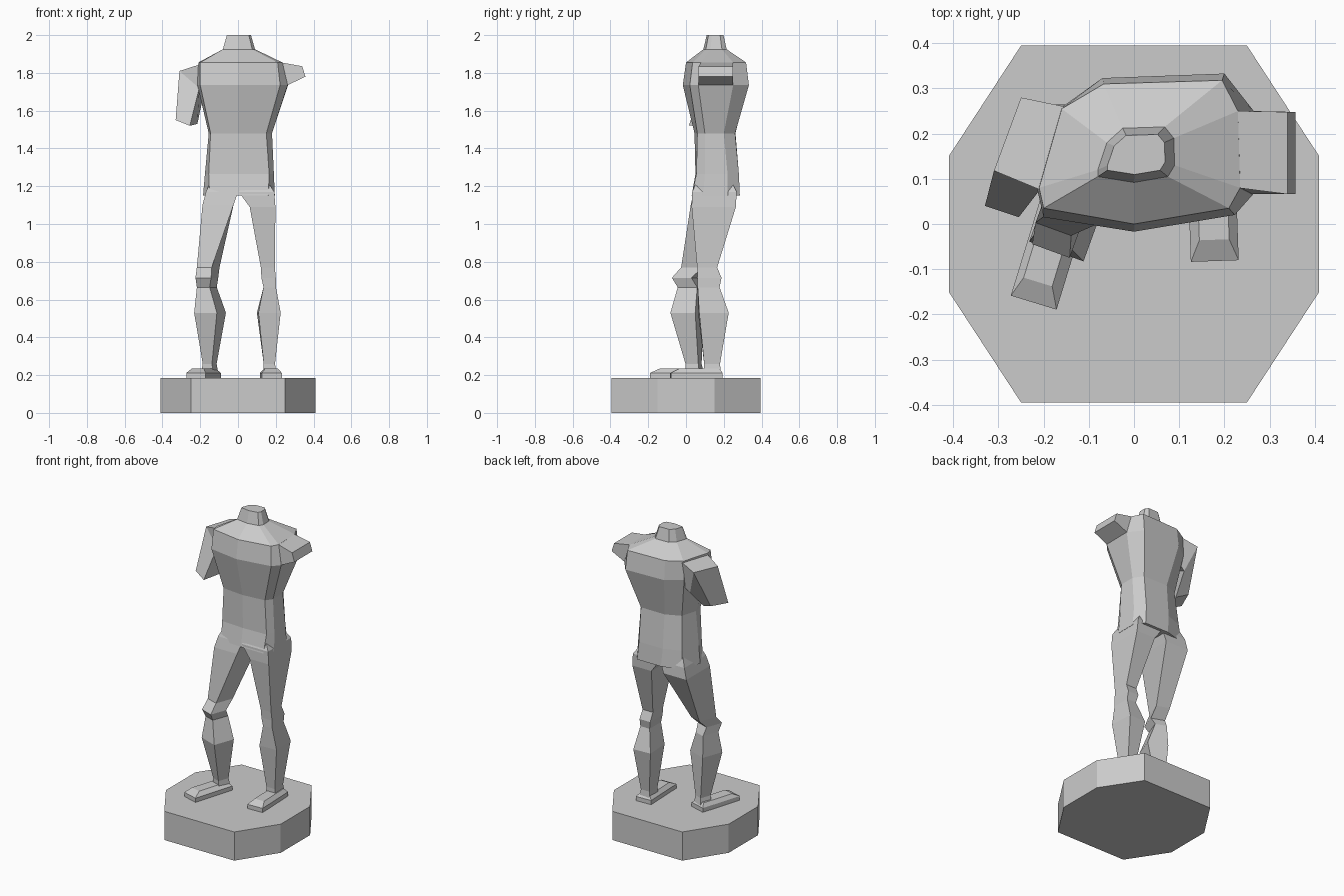
import bpy, bmesh
from math import cos, sin, radians


def loft(name, rings):
    """Skin a stack of equal-length rings of 3D points and cap both ends."""
    bm = bmesh.new()
    rows = [[bm.verts.new(p) for p in r] for r in rings]
    n = len(rows[0])
    for a, b in zip(rows, rows[1:]):
        for i in range(n):
            j = (i + 1) % n
            bm.faces.new((a[i], a[j], b[j], b[i]))
    bm.faces.new(rows[0][::-1])
    bm.faces.new(rows[-1])
    bmesh.ops.recalc_face_normals(bm, faces=bm.faces)
    me = bpy.data.meshes.new(name)
    bm.to_mesh(me)
    bm.free()
    ob = bpy.data.objects.new(name, me)
    bpy.context.collection.objects.link(ob)
    return ob


def flat(pts, z):
    return [(x, y, z) for x, y in pts]


def box_ring(z, cx, cy, a, b, deg=0):
    """Four-sided section: half width a, half depth b, turned about z."""
    c, s = cos(radians(deg)), sin(radians(deg))
    return [(cx + u * a * c - v * b * s, cy + u * a * s + v * b * c, z)
            for u, v in ((-1, -1), (1, -1), (1, 1), (-1, 1))]


# plinth
octagon = [(-.25, -.395), (.25, -.395), (.41, -.15), (.41, .15),
           (.25, .395), (-.25, .395), (-.41, .15), (-.41, -.15)]
loft("plinth", [flat(octagon, 0), flat(octagon, .185)])

# torso with neck: nine-sided rings from the hips upward
hips = [(-.15, .04), (0, .03), (.16, .03), (.195, .09), (.195, .22),
        (.15, .285), (-.02, .285), (-.15, .25), (-.185, .12)]
pelvis = [(-.155, .06), (0, .05), (.165, .055), (.19, .10), (.185, .22),
          (.14, .28), (-.03, .28), (-.14, .24), (-.175, .12)]
waist = [(-.145, .06), (0, .045), (.15, .06), (.18, .10), (.18, .20),
         (.14, .26), (-.03, .262), (-.125, .22), (-.155, .12)]
chest = [(-.20, .015), (0, -.017), (.223, .02), (.263, .065), (.265, .25),
         (.20, .333), (-.07, .323), (-.165, .255), (-.215, .08)]
shoulders = [(-.20, .035), (0, 0), (.21, .035), (.235, .08), (.23, .25),
             (.195, .318), (-.067, .31), (-.16, .255), (-.21, .08)]
neck = [(-.08, .105), (0, .092), (.075, .105), (.09, .13), (.088, .19),
        (.068, .215), (-.025, .212), (-.06, .18), (-.08, .12)]
neck_top = [(.005 + (x - .005) * .75, .155 + (y - .155) * .72) for x, y in neck]
levels = [(hips, 1.15), (pelvis, 1.265), (waist, 1.48), (chest, 1.735),
          (shoulders, 1.855), (neck, 1.925), (neck_top, 2.0)]
loft("torso", [flat(p, z) for p, z in levels])

# arm stump on the right: short wedge reaching sideways
loft("arm_stump", [
    [(.18, .07, 1.735), (.18, .25, 1.735), (.18, .25, 1.855), (.18, .07, 1.855)],
    [(.262, .066, 1.735), (.262, .25, 1.735), (.23, .25, 1.855), (.23, .08, 1.855)],
    [(.357, .066, 1.78), (.357, .248, 1.78), (.34, .248, 1.835), (.34, .066, 1.835)]])

# upper arm on the left: shoulder block bending down and forward
loft("upper_arm", [
    [(-.15, .06, 1.74), (-.13, .24, 1.70), (-.13, .255, 1.855), (-.17, .06, 1.855)],
    [(-.205, .08, 1.72), (-.19, .23, 1.65), (-.25, .28, 1.815), (-.31, .118, 1.81)],
    [(-.255, .015, 1.52), (-.215, .125, 1.53), (-.285, .155, 1.56), (-.33, .04, 1.55)]])

# legs: thigh, knee, calf and ankle sections
loft("left_leg", [
    box_ring(.21, -.15, .045, .034, .04, -20),
    box_ring(.26, -.15, .04, .026, .036, -20),
    box_ring(.53, -.148, .005, .064, .07, -20),
    box_ring(.665, -.165, .02, .036, .055, -20),
    box_ring(.715, -.165, -.008, .044, .055, -20),
    box_ring(.77, -.158, .045, .042, .06, -20),
    box_ring(1.10, -.106, .145, .082, .12),
    box_ring(1.17, -.085, .15, .085, .11),
    box_ring(1.25, -.075, .15, .06, .08)])
loft("right_leg", [
    box_ring(.21, .168, .14, .035, .045),
    box_ring(.26, .166, .138, .03, .042),
    box_ring(.53, .163, .145, .059, .078, 3),
    box_ring(.665, .168, .12, .033, .058),
    box_ring(.715, .162, .125, .038, .063),
    box_ring(.77, .158, .112, .037, .053),
    box_ring(1.09, .13, .147, .068, .117),
    box_ring(1.17, .098, .15, .094, .118),
    box_ring(1.25, .08, .15, .06, .08)])

# feet: flat soles with a bevelled upper
for name, cx, cy, deg in (("left_foot", -.182, -.043, -17), ("right_foot", .174, .055, 2)):
    loft(name, [box_ring(.185, cx, cy, .053, .137, deg),
                box_ring(.212, cx, cy, .053, .137, deg),
                box_ring(.235, cx, cy + .015, .033, .105, deg)])
